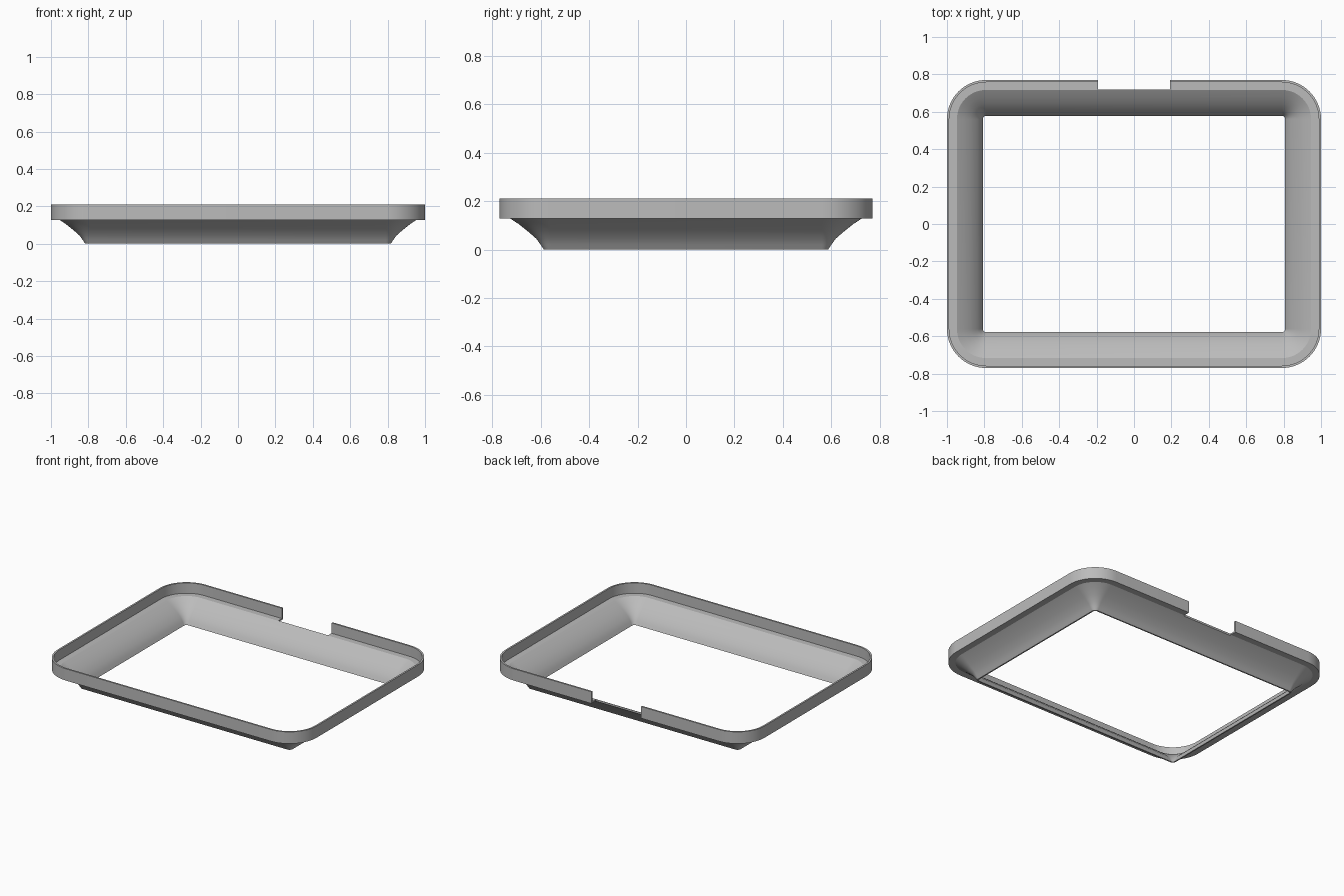
import bpy, bmesh, math

cube = bpy.data.objects.get("Cube")
if cube:
    bpy.data.objects.remove(cube, do_unlink=True)

grey = bpy.data.materials.new("plain_grey")
grey.use_nodes = True
colour = (0.5, 0.5, 0.5, 1)
grey.diffuse_color = colour
grey.node_tree.nodes["Principled BSDF"].inputs["Base Color"].default_value = colour

# Corner arc centres; every outline is an offset from this rectangle
CX, CY, STEPS = 0.79, 0.56, 16

# Closed section (offset, height): flared inside, ledge, upright rim, flared outside
SECTION = [(0.018, 0), (0.03, 0.023), (0.048, 0.052), (0.085, 0.087), (0.12, 0.115),
           (0.157, 0.138), (0.198, 0.138), (0.198, 0.21), (0.21, 0.21), (0.21, 0.128),
           (0.165, 0.128), (0.13, 0.105), (0.095, 0.077), (0.058, 0.045), (0.04, 0.02),
           (0.027, 0)]


def outline(r):
    """Rounded rectangle with corner radius r."""
    points = []
    for q, (sx, sy) in enumerate([(1, 1), (-1, 1), (-1, -1), (1, -1)]):
        for i in range(STEPS + 1):
            a = math.pi / 2 * (q + i / STEPS)
            points.append((sx * CX + r * math.cos(a), sy * CY + r * math.sin(a)))
    return points


# Frame: sweep the section around the rounded rectangle
bm = bmesh.new()
rings = [[bm.verts.new((x, y, z)) for x, y in outline(r)] for r, z in SECTION]
for k, ring in enumerate(rings):
    following = rings[(k + 1) % len(rings)]
    for i in range(len(ring)):
        j = (i + 1) % len(ring)
        bm.faces.new((ring[i], ring[j], following[j], following[i]))
bmesh.ops.recalc_face_normals(bm, faces=bm.faces)
mesh = bpy.data.meshes.new("bezel_frame")
bm.to_mesh(mesh)
bm.free()
frame = bpy.data.objects.new("bezel_frame", mesh)
bpy.context.collection.objects.link(frame)
mesh.materials.append(grey)

# Notch through the back rim and ledge
bpy.ops.mesh.primitive_cube_add(size=1, location=(0, 0.82, 0.2))
cutter = bpy.context.object
cutter.name = "notch_cutter"
cutter.scale = (0.384, 0.2, 0.3)
cutter.data.materials.append(grey)
cutter.hide_render = True
cutter.hide_set(True)
notch = frame.modifiers.new("notch", 'BOOLEAN')
notch.operation = 'DIFFERENCE'
notch.solver = 'EXACT'
notch.object = cutter

# Apply the cut, then smooth the curves while keeping the rim edges sharp
bpy.ops.object.select_all(action='DESELECT')
bpy.context.view_layer.objects.active = frame
frame.select_set(True)
bpy.ops.object.modifier_apply(modifier="notch")
bpy.data.objects.remove(cutter, do_unlink=True)
bpy.ops.object.shade_smooth_by_angle(angle=math.radians(30))
